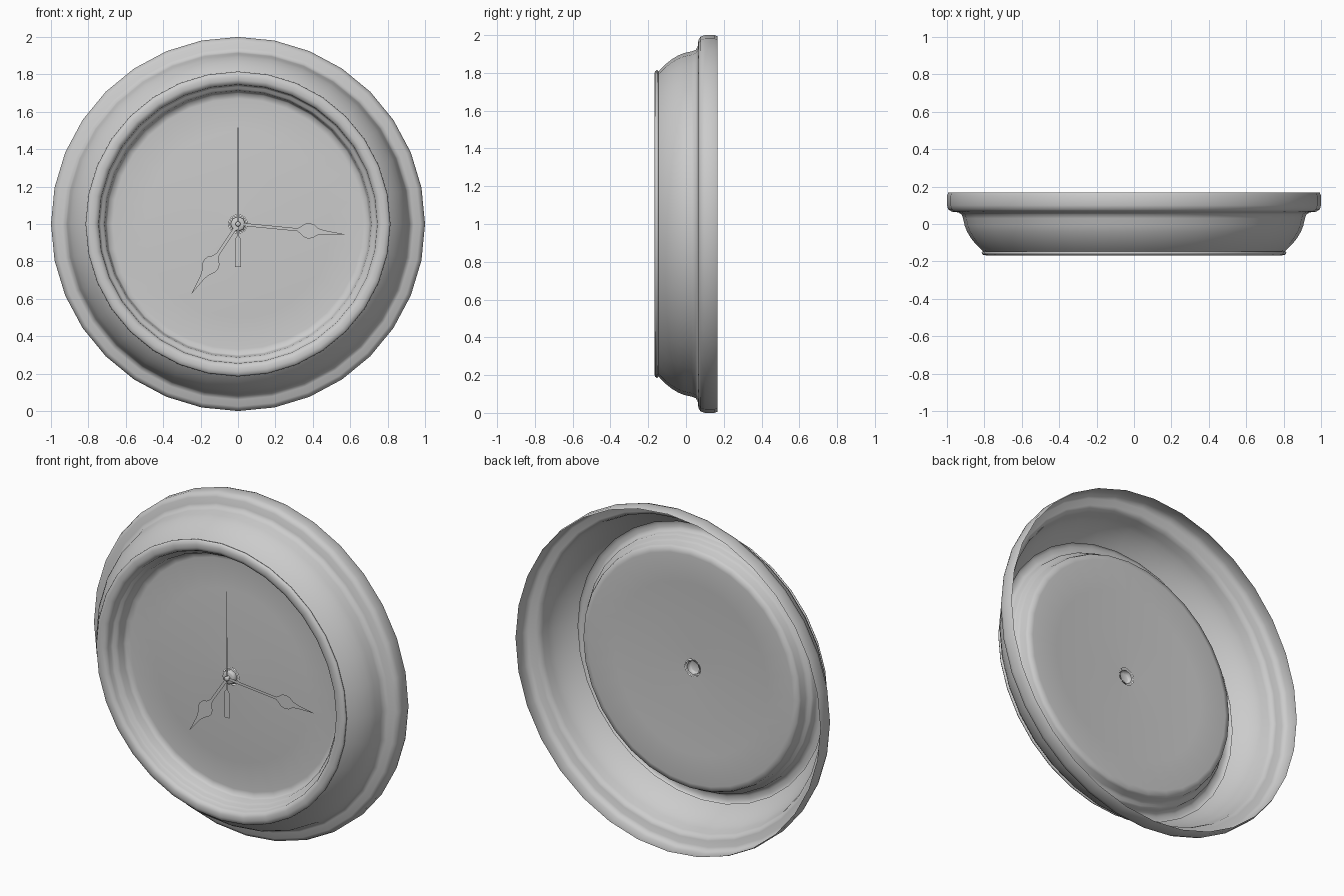
import bpy, bmesh
from math import sin, cos, pi, radians, atan2

if "Cube" in bpy.data.objects:
    bpy.data.objects.remove(bpy.data.objects["Cube"])

SEG = 32
CZ = 1.0  # height of the clock centre


def finish(name, bm, angle=65):
    me = bpy.data.meshes.new(name)
    bm.normal_update()
    bm.to_mesh(me)
    bm.free()
    ob = bpy.data.objects.new(name, me)
    bpy.context.collection.objects.link(ob)
    bpy.ops.object.select_all(action='DESELECT')
    ob.select_set(True)
    bpy.context.view_layer.objects.active = ob
    bpy.ops.object.shade_smooth_by_angle(angle=radians(angle))
    return ob


def lathe(name, profile, seg=SEG, cap=False):
    """Spin (radius, y) points, listed back to front, about the clock axis."""
    bm = bmesh.new()
    rings = [[bm.verts.new((r * cos(2 * pi * i / seg), y, CZ + r * sin(2 * pi * i / seg)))
              for i in range(seg)] for r, y in profile]
    for a, b in zip(rings, rings[1:]):
        for i in range(seg):
            j = (i + 1) % seg
            bm.faces.new((a[i], a[j], b[j], b[i]))
    if cap:
        bm.faces.new(rings[-1])
    # outside of the shell faces outward / forward
    bm.normal_update()
    if sum(f.normal.y * f.calc_area() for f in bm.faces) > 0:
        bmesh.ops.reverse_faces(bm, faces=bm.faces[:])
    return finish(name, bm)


def hand(name, outline, angle, y):
    """Flat hand: half outline (distance, half width) mirrored about its axis."""
    pts = outline + [(d, -w) for d, w in reversed(outline) if w > 0]
    bm = bmesh.new()
    ca, sa = cos(angle), sin(angle)
    f = bm.faces.new([bm.verts.new((d * ca - w * sa, y, CZ + d * sa + w * ca)) for d, w in pts])
    f.normal_update()
    if f.normal.y > 0:
        f.normal_flip()
    return finish(name, bm)


# outer case: rolled rim and bowl, open at the back
lathe("case", [
    (0.993, 0.168), (1.0, 0.15), (1.0, 0.1), (0.993, 0.078), (0.975, 0.066),
    (0.94, 0.062), (0.922, 0.052), (0.914, 0.03), (0.905, -0.01), (0.893, -0.04),
    (0.872, -0.075), (0.847, -0.107), (0.822, -0.132), (0.806, -0.146)])

# bezel and slightly domed dial with a centre hole, one continuous surface
lathe("bezel_and_dial", [
    (0.806, -0.146), (0.813, -0.148), (0.815, -0.155), (0.808, -0.164), (0.79, -0.168),
    (0.77, -0.168), (0.752, -0.16), (0.745, -0.145), (0.743, -0.125), (0.735, -0.115),
    (0.722, -0.11), (0.713, -0.095), (0.707, -0.06), (0.70, -0.045), (0.67, -0.04),
    (0.5, -0.05), (0.3, -0.058), (0.05, -0.063)])

# centre hub and pin
lathe("hub", [(0.05, -0.063), (0.04, -0.066), (0.04, -0.088), (0.032, -0.092)], seg=8, cap=True)
lathe("pin", [(0.014, -0.092), (0.014, -0.108), (0.01, -0.112)], seg=8, cap=True)

# leaf-shaped hour and minute hands
hand("hour_hand", [
    (0.0, 0.009), (0.19, 0.008), (0.215, 0.018), (0.235, 0.038), (0.26, 0.045),
    (0.285, 0.041), (0.31, 0.024), (0.345, 0.013), (0.453, 0)],
    atan2(-0.375, -0.25), -0.096)
hand("minute_hand", [
    (0.0, 0.008), (0.32, 0.008), (0.335, 0.018), (0.355, 0.035), (0.38, 0.042),
    (0.405, 0.036), (0.43, 0.018), (0.46, 0.011), (0.572, 0)],
    radians(-5.5), -0.100)

# thin second hand with counterweight
hand("second_hand", [
    (-0.23, 0.016), (-0.08, 0.016), (-0.065, 0.005), (0.15, 0.005), (0.17, 0.003), (0.515, 0.002)],
    radians(90), -0.104)
